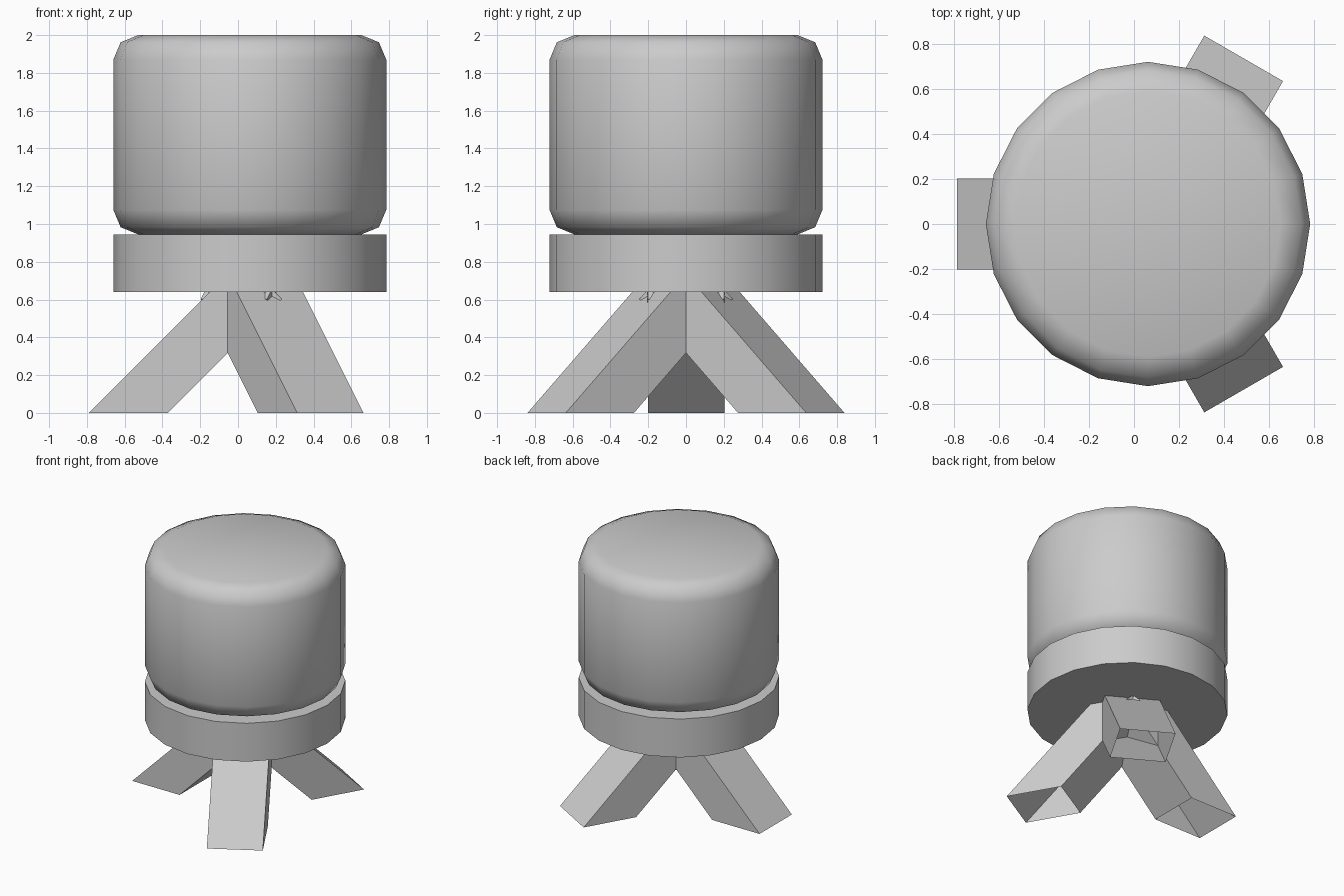
import bpy, bmesh, math
from mathutils import Matrix

if "Cube" in bpy.data.objects:
    bpy.data.objects.remove(bpy.data.objects["Cube"])

CX = 0.0625   # axis of the stool
R = 0.7225


def drum(name, z0, z1, bevel=0.0):
    bm = bmesh.new()
    bmesh.ops.create_cone(bm, cap_ends=True, segments=20, radius1=R, radius2=R,
                          depth=z1 - z0)
    # put corners on the x and y axes
    v = bm.verts[:][0].co
    off = math.atan2(v.y, v.x) % (math.pi / 10)
    bmesh.ops.rotate(bm, verts=bm.verts, matrix=Matrix.Rotation(-off, 3, 'Z'))
    bmesh.ops.translate(bm, verts=bm.verts, vec=(CX, 0, (z0 + z1) / 2))
    if bevel:
        rims = [e for e in bm.edges if abs(e.verts[0].co.z - e.verts[1].co.z) < 1e-4]
        bmesh.ops.bevel(bm, geom=rims, offset=bevel, segments=2, profile=0.5,
                        affect='EDGES')
    me = bpy.data.meshes.new(name)
    bm.to_mesh(me)
    bm.free()
    ob = bpy.data.objects.new(name, me)
    bpy.context.collection.objects.link(ob)
    bpy.ops.object.select_all(action='DESELECT')
    ob.select_set(True)
    bpy.context.view_layer.objects.active = ob
    bpy.ops.object.shade_smooth_by_angle(angle=math.radians(50))
    return ob


def leg(name, angle):
    # slanted square beam, open at the floor, capped inside the seat base
    side = [(0.852, 0), (0.435, 0), (-0.168, 0.603), (0.0405, 0.8115)]
    w = 0.2025
    rot = Matrix.Translation((CX, 0, 0)) @ Matrix.Rotation(angle, 4, 'Z')
    bm = bmesh.new()
    a = [bm.verts.new((r, -w, z)) for r, z in side]
    b = [bm.verts.new((r, w, z)) for r, z in side]
    bm.faces.new(a)
    bm.faces.new(b[::-1])
    for i in (1, 2, 3):
        j = (i + 1) % 4
        bm.faces.new((a[j], a[i], b[i], b[j]))
    # orient outwards from the beam centre
    c = sum((v.co for v in bm.verts), a[0].co * 0) / 8
    for f in bm.faces:
        f.normal_update()
        if f.normal.dot(f.calc_center_median() - c) < 0:
            f.normal_flip()
    bm.transform(rot)
    me = bpy.data.meshes.new(name)
    bm.to_mesh(me)
    bm.free()
    bpy.context.collection.objects.link(bpy.data.objects.new(name, me))


# Padded cushion and the flat base under it
drum("cushion", 0.945, 2.0, bevel=0.13)
drum("seat_base", 0.64, 0.945)

# Three splayed legs
for n, deg in (("left_leg", 180), ("back_leg", 60), ("front_leg", -60)):
    leg(n, math.radians(deg))
